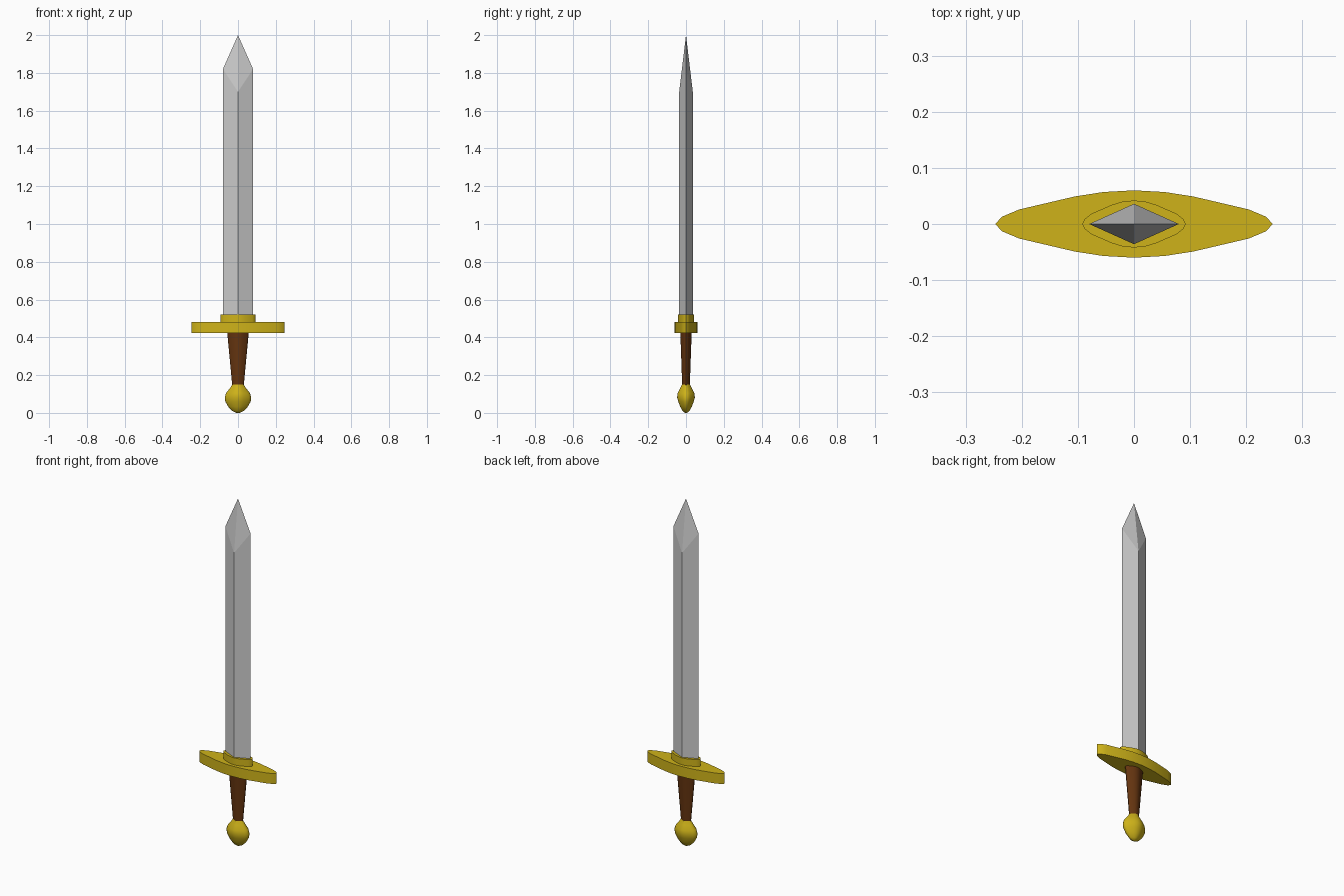
import bpy

if "Cube" in bpy.data.objects:
    bpy.data.objects.remove(bpy.data.objects["Cube"])

# Quarter of the rounded-diamond cross-section shared by the hilt parts
QUARTER = [(1, 0), (0.955, 0.21), (0.83, 0.43), (0.425, 0.82), (0.22, 0.95), (0, 1)]
half = QUARTER + [(-x, y) for x, y in QUARTER[-2::-1]]
OUTLINE = half + [(x, -y) for x, y in half[-2:0:-1]]

gold = bpy.data.materials.new("gold")
gold.diffuse_color = (0.62, 0.45, 0.01, 1)
gold.use_nodes = True
gold.node_tree.nodes["Principled BSDF"].inputs["Base Color"].default_value = gold.diffuse_color
leather = bpy.data.materials.new("leather")
leather.diffuse_color = (0.13, 0.035, 0.005, 1)
leather.use_nodes = True
leather.node_tree.nodes["Principled BSDF"].inputs["Base Color"].default_value = leather.diffuse_color


def make(name, verts, faces, mat=None, smooth=False):
    mesh = bpy.data.meshes.new(name)
    mesh.from_pydata(verts, [], faces)
    obj = bpy.data.objects.new(name, mesh)
    bpy.context.collection.objects.link(obj)
    if mat:
        mesh.materials.append(mat)
    if smooth:
        bpy.ops.object.select_all(action='DESELECT')
        obj.select_set(True)
        bpy.context.view_layer.objects.active = obj
        bpy.ops.object.shade_smooth_by_angle(angle=0.7)
    return obj


def loft(name, rings, mat, smooth=True):
    """Stack scaled outlines: each ring is (half width x, half depth y, z)."""
    n = len(OUTLINE)
    verts = [(x * a, y * b, z) for a, b, z in rings for x, y in OUTLINE]
    faces = [(r * n + i, r * n + (i + 1) % n, (r + 1) * n + (i + 1) % n, (r + 1) * n + i)
             for r in range(len(rings) - 1) for i in range(n)]
    faces.append(tuple(reversed(range(n))))
    faces.append(tuple(range((len(rings) - 1) * n, len(rings) * n)))
    return make(name, verts, faces, mat, smooth)


# Blade: diamond section with a faceted point
section = [(0.08, 0, 1.82), (0, 0.036, 1.70), (-0.08, 0, 1.82), (0, -0.036, 1.70)]
blade = [(x, y, 0.5) for x, y, z in section] + section + [(0, 0, 2.0)]
blade_faces = [(3, 2, 1, 0)]
for i in range(4):
    j = (i + 1) % 4
    blade_faces += [(i, j, 4 + j, 4 + i), (4 + i, 4 + j, 8)]
make("blade", blade, blade_faces)

# Collar and crossguard
loft("collar", [(0.092, 0.042, 0.48), (0.092, 0.042, 0.522)], gold)
loft("crossguard", [(0.247, 0.06, 0.422), (0.247, 0.06, 0.482)], gold)

# Tapered grip
loft("grip", [(0.03, 0.02, 0.14), (0.057, 0.03, 0.425)], leather)

# Teardrop pommel
loft("pommel", [(0.008, 0.005, 0.0), (0.03, 0.018, 0.01), (0.052, 0.031, 0.033),
                (0.067, 0.041, 0.06), (0.07, 0.047, 0.082), (0.063, 0.044, 0.105),
                (0.043, 0.031, 0.13), (0.03, 0.022, 0.15)], gold)
